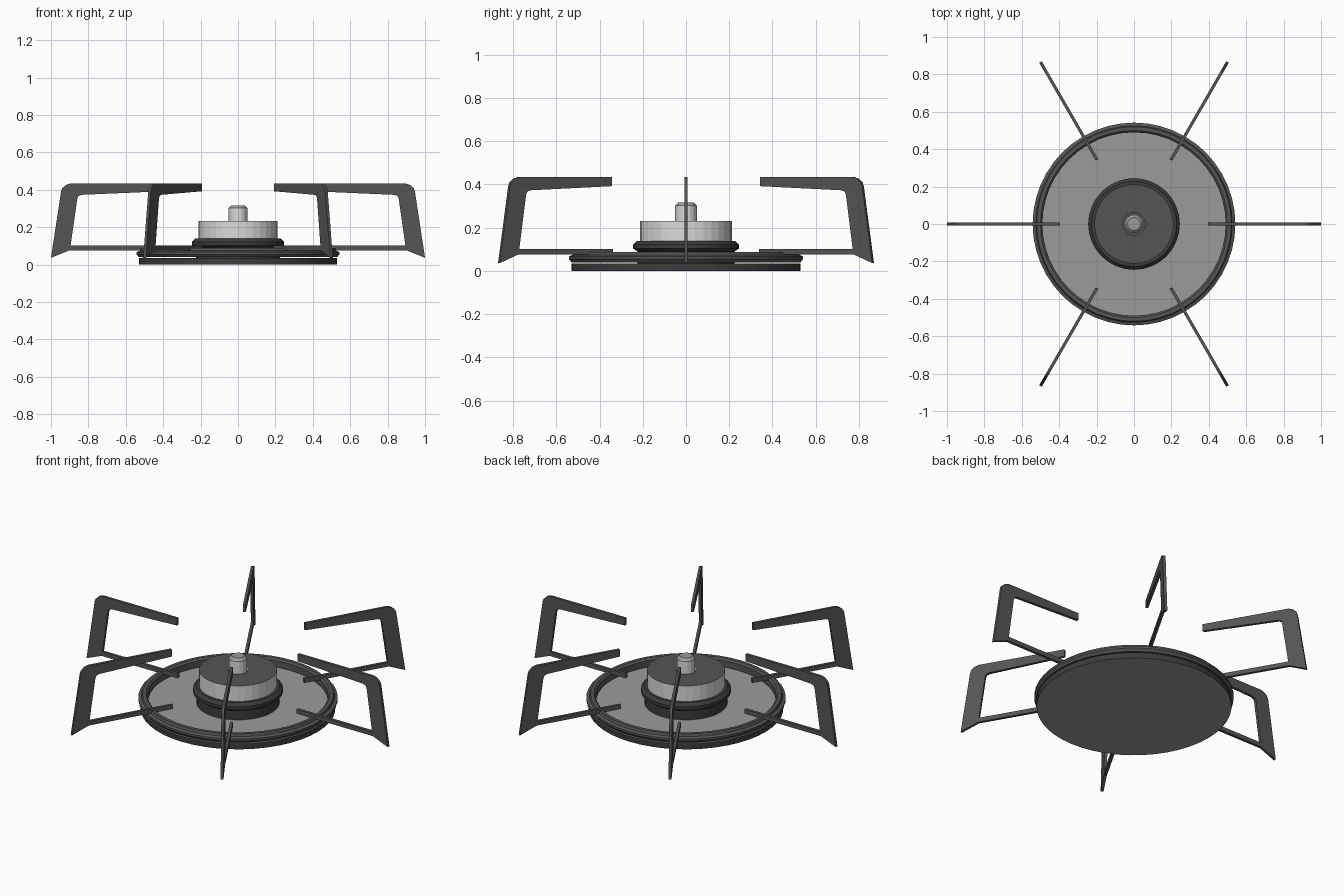
import bpy, bmesh, math
from mathutils import Matrix

if "Cube" in bpy.data.objects:
    bpy.data.objects.remove(bpy.data.objects["Cube"])


def material(name, v):
    m = bpy.data.materials.new(name)
    m.diffuse_color = (v, v, v, 1)
    m.use_nodes = True
    m.node_tree.nodes["Principled BSDF"].inputs["Base Color"].default_value = m.diffuse_color
    return m


iron = material("dark iron", 0.09)
black = material("black enamel", 0.045)
steel = material("grey steel", 0.33)
alloy = material("light alloy", 0.70)


def finish(name, bm, mats):
    bmesh.ops.recalc_face_normals(bm, faces=bm.faces[:])
    me = bpy.data.meshes.new(name)
    bm.to_mesh(me)
    bm.free()
    for m in mats:
        me.materials.append(m)
    ob = bpy.data.objects.new(name, me)
    bpy.context.collection.objects.link(ob)
    return ob


def lathe(name, profile, sides, mats, closed=False, rule=None):
    """Revolve (radius, height) points around z; rule picks a face's material."""
    bm = bmesh.new()
    vs = [bm.verts.new((r, 0, z)) for r, z in profile]
    es = [bm.edges.new(p) for p in zip(vs, vs[1:])]
    if closed:
        es.append(bm.edges.new((vs[-1], vs[0])))
    bmesh.ops.spin(bm, geom=vs + es, cent=(0, 0, 0), axis=(0, 0, 1),
                   angle=math.tau, steps=sides, use_duplicate=False)
    bmesh.ops.remove_doubles(bm, verts=bm.verts[:], dist=1e-5)
    bmesh.ops.recalc_face_normals(bm, faces=bm.faces[:])
    if rule:
        for f in bm.faces:
            f.material_index = rule(f)
    return finish(name, bm, mats)


# Steel base disc with a dark edge, and the raised rim ring above it
lathe("base_disc", [(0, 0), (0.53, 0), (0.53, 0.034), (0, 0.034)], 48, [black, steel],
      rule=lambda f: int(abs(f.normal.z) > 0.5))
lathe("plate_rim", [(0.49, 0.04), (0.53, 0.04), (0.542, 0.055), (0.542, 0.067),
                    (0.525, 0.074), (0.52, 0.088), (0.5, 0.088), (0.49, 0.078)],
      48, [iron], closed=True)

# Burner: dark collar, light body with dark top and a recess, centre knob
lathe("burner_collar", [(0, 0.03), (0.225, 0.03), (0.225, 0.09), (0.245, 0.103),
                        (0.245, 0.122), (0.228, 0.139), (0, 0.139)], 32, [black])
lathe("burner_body", [(0, 0.137), (0.212, 0.137), (0.212, 0.232), (0.06, 0.232),
                      (0.06, 0.215), (0, 0.215)], 32, [alloy, iron],
      rule=lambda f: int(f.normal.z > 0.5))
lathe("burner_knob", [(0, 0.21), (0.05, 0.21), (0.05, 0.302), (0.035, 0.317), (0, 0.317)],
      16, [alloy, steel], rule=lambda f: int(f.normal.z > 0.5))

# Six pan supports, each a flat bent plate
outline = [(0.40, 0.434), (0.895, 0.434), (0.92, 0.426), (0.94, 0.408), (0.946, 0.39),
           (1.0, 0.036), (0.90, 0.076), (0.395, 0.076), (0.395, 0.102), (0.895, 0.102),
           (0.859, 0.353), (0.852, 0.367), (0.835, 0.373), (0.40, 0.392)]
for i in range(6):
    bm = bmesh.new()
    face = bm.faces.new([bm.verts.new((r, -0.008, z)) for r, z in outline])
    ext = bmesh.ops.extrude_face_region(bm, geom=[face])["geom"]
    bmesh.ops.translate(bm, vec=(0, 0.016, 0),
                        verts=[v for v in ext if isinstance(v, bmesh.types.BMVert)])
    bmesh.ops.transform(bm, matrix=Matrix.Rotation(i * math.pi / 3, 4, 'Z'), verts=bm.verts[:])
    finish(f"pan_support_{i + 1}", bm, [iron])
